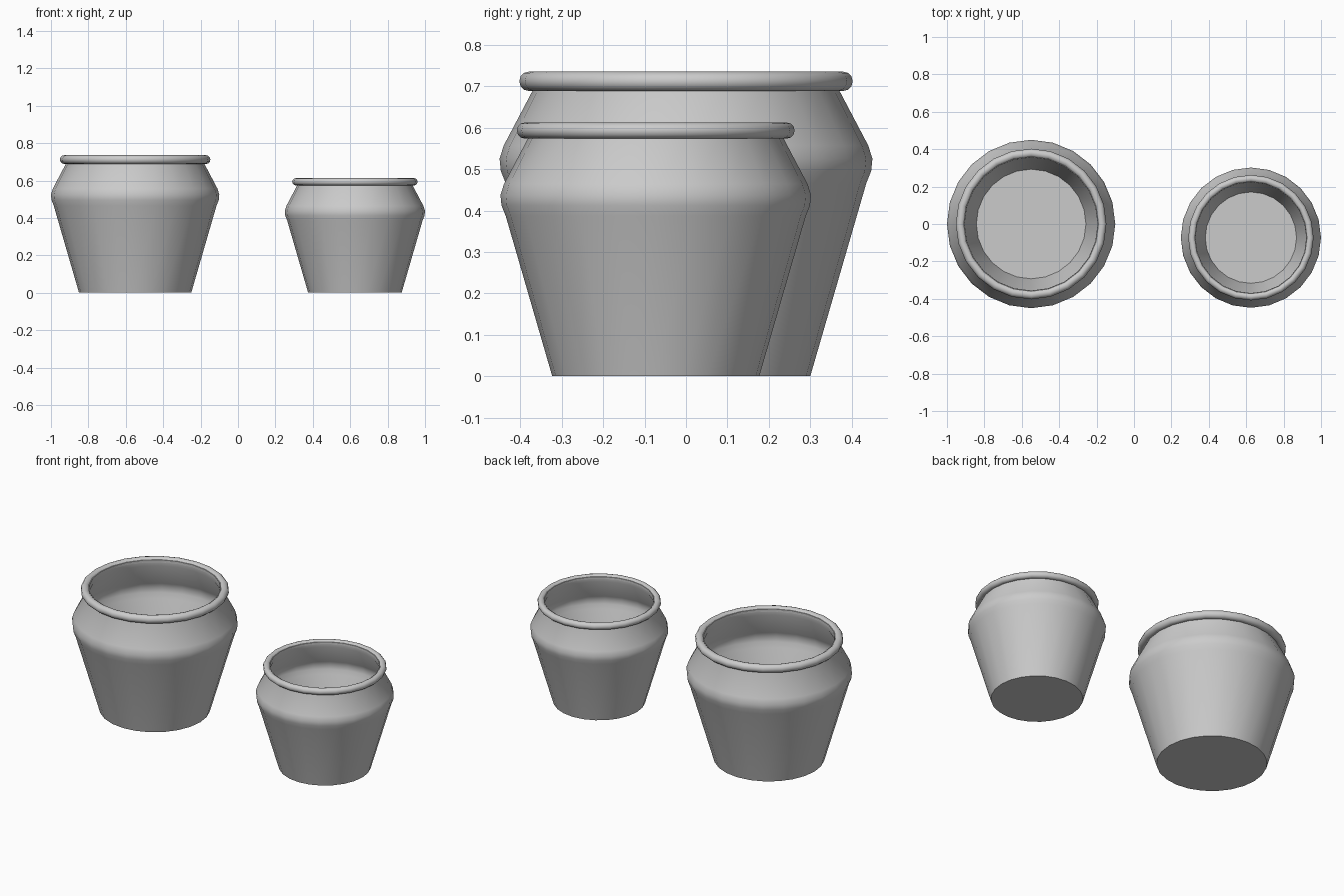
import bpy
import bmesh
from math import cos, sin, pi, radians
from mathutils import Vector

SIDES = 24

cube = bpy.data.objects.get("Cube")
if cube:
    bpy.data.objects.remove(cube, do_unlink=True)

clay = bpy.data.materials.new("grey_clay")
clay.use_nodes = True
grey = (0.6, 0.6, 0.6, 1)
clay.diffuse_color = grey
clay.node_tree.nodes["Principled BSDF"].inputs["Base Color"].default_value = grey


def lathe(name, profile, location, scale, closed=False):
    """Spin a (radius, height) profile around the vertical axis."""
    bm = bmesh.new()
    verts = [bm.verts.new((r, 0, z)) for r, z in profile]
    pairs = list(zip(verts, verts[1:]))
    if closed:
        pairs.append((verts[-1], verts[0]))
    edges = [bm.edges.new(pair) for pair in pairs]
    bmesh.ops.spin(bm, geom=verts + edges, cent=(0, 0, 0), axis=(0, 0, 1),
                   angle=2 * pi, steps=SIDES)
    bmesh.ops.remove_doubles(bm, verts=bm.verts, dist=0.0005)
    bmesh.ops.recalc_face_normals(bm, faces=bm.faces)
    bmesh.ops.scale(bm, vec=Vector((scale, scale, scale)), verts=bm.verts)
    mesh = bpy.data.meshes.new(name)
    bm.to_mesh(mesh)
    bm.free()
    mesh.materials.append(clay)
    obj = bpy.data.objects.new(name, mesh)
    obj.location = location
    bpy.context.collection.objects.link(obj)
    bpy.ops.object.select_all(action="DESELECT")
    obj.select_set(True)
    bpy.context.view_layer.objects.active = obj
    bpy.ops.object.shade_smooth_by_angle(angle=radians(50))
    return obj


# Thin-walled body: outside from base to neck, then inside down to the floor
outer = [(0, 0), (0.30, 0), (0.435, 0.465), (0.447, 0.495), (0.45, 0.525),
         (0.44, 0.557), (0.37, 0.69), (0.37, 0.725)]
inner = [(0.356, 0.725), (0.356, 0.69), (0.427, 0.552), (0.437, 0.525),
         (0.434, 0.495), (0.422, 0.465), (0.293, 0.01), (0, 0.01)]

# Round rolled rim
ROLL = 12
rim = [(0.379 + 0.0235 * cos(2 * pi * i / ROLL),
        0.712 + 0.0235 * sin(2 * pi * i / ROLL)) for i in range(ROLL)]

# Large pot and its smaller copy
for size, location, scale in (("large", (-0.55, 0, 0), 1),
                              ("small", (0.625, -0.073, 0), 0.833)):
    lathe(size + "_pot_body", outer + inner, location, scale)
    lathe(size + "_pot_rim", rim, location, scale, closed=True)
